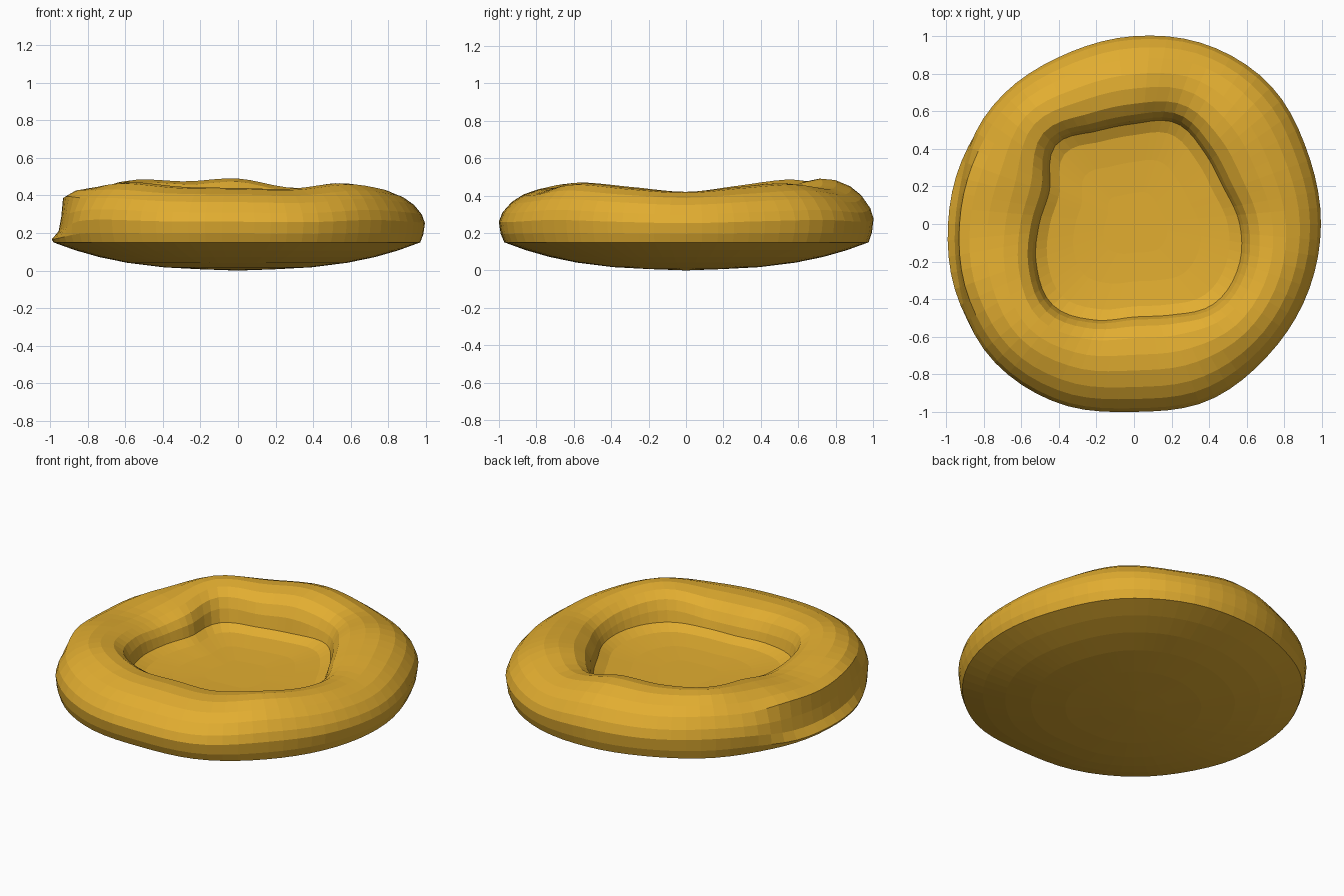
import bpy, bmesh, math

if "Cube" in bpy.data.objects:
    bpy.data.objects.remove(bpy.data.objects["Cube"])

SEGMENTS = 72

# Radial samples every 22.5 degrees, anticlockwise from +x
OUTER = [.995, 1.0, 1.035, 1.03, 1.0, .975, .98, .98, .99, 1.02, 1.045, 1.035, 1.0, 1.02, 1.0, .995]
INNER = [.58, .53, .55, .60, .55, .55, .61, .50, .52, .58, .63, .57, .51, .54, .62, .62]
TOP = [.42, .445, .465, .44, .49, .475, .485, .45, .42, .445, .47, .445, .44, .435, .465, .44]

# Rim section from lower edge over the top to the opening: (radial fraction, height fraction)
ROUND = [(.94, 0), (.98, .16), (1, .38), (.96, .55), (.86, .74), (.73, .88), (.55, .98),
         (.38, 1), (.20, .95), (.07, .82), (0, .64)]
# The left side has a pinched seam and a straight wall
PINCHED = [(.98, 0), (1, .06), (.92, .22), (.89, .5), (.87, .86), (.75, .97), (.55, 1),
           (.35, 1), (.18, .95), (.06, .85), (0, .70)]


def sample(values, angle):
    """Smooth periodic interpolation."""
    n = len(values)
    u = angle / (2 * math.pi) * n
    i, f = int(u), u - int(u)
    a, b, c, d = (values[(i + k) % n] for k in (-1, 0, 1, 2))
    return b + .5 * f * (c - a + f * (2 * a - 5 * b + 4 * c - d + f * (3 * (b - c) + d - a)))


def section(angle):
    """Full radius/height profile, from underside to bed floor."""
    ro, ri, top = (sample(v, angle) for v in (OUTER, INNER, TOP))
    w = math.exp(-((math.degrees(angle) - 182) / 27) ** 4)
    rim = []
    for (t0, f0), (t1, f1) in zip(ROUND, PINCHED):
        t, f = t0 + (t1 - t0) * w, f0 + (f1 - f0) * w
        rim.append((ri + (ro - ri) * t, .15 + (top - .15) * f))
    edge = rim[0][0]
    under = [(edge * k, .005 + .145 * k ** 2.7) for k in (.2, .4, .6, .75, .88)]
    floor = [(ri * k, z) for k, z in ((.97, .285), (.86, .255), (.6, .24), (.3, .235))]
    return under + rim + floor


bm = bmesh.new()
rings = []
for s in range(SEGMENTS):
    a = 2 * math.pi * s / SEGMENTS
    rings.append([bm.verts.new((r * math.cos(a), r * math.sin(a), z)) for r, z in section(a)])
bottom = bm.verts.new((0, 0, 0))
middle = bm.verts.new((0, 0, .235))
for s in range(SEGMENTS):
    a, b = rings[s], rings[(s + 1) % SEGMENTS]
    bm.faces.new((bottom, b[0], a[0]))
    bm.faces.new((middle, a[-1], b[-1]))
    for i in range(len(a) - 1):
        bm.faces.new((a[i], b[i], b[i + 1], a[i + 1]))
bmesh.ops.recalc_face_normals(bm, faces=bm.faces)

# Soft round bed: padded rim with a sunken floor
mesh = bpy.data.meshes.new("cushion_bed")
bm.to_mesh(mesh)
bm.free()
bed = bpy.data.objects.new("cushion_bed", mesh)
bpy.context.collection.objects.link(bed)

gold = bpy.data.materials.new("golden_fabric")
gold.diffuse_color = (.76, .42, .03, 1)
gold.use_nodes = True
gold.node_tree.nodes["Principled BSDF"].inputs["Base Color"].default_value = gold.diffuse_color
mesh.materials.append(gold)
